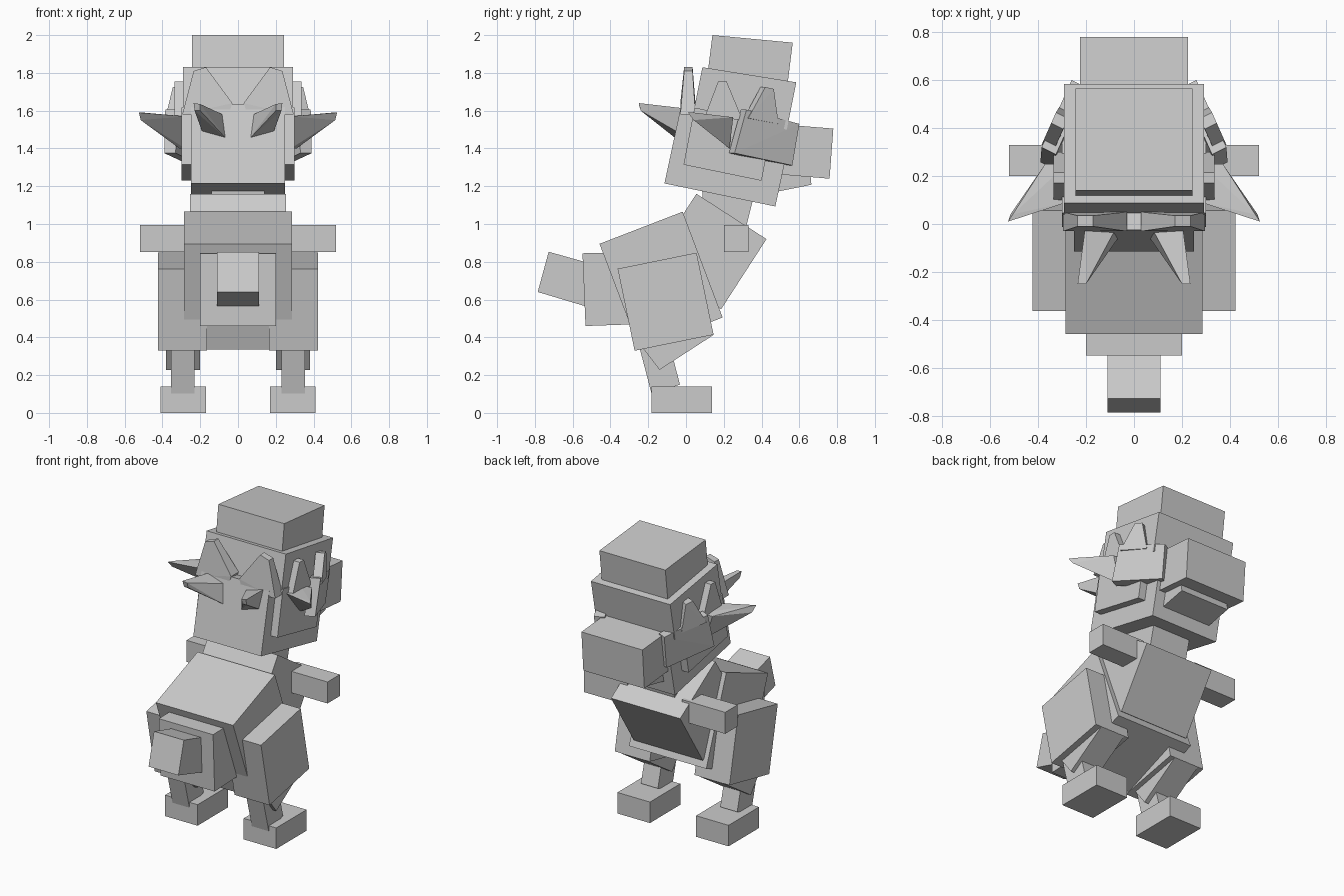
import bpy, bmesh

cube = bpy.data.objects.get("Cube")
if cube:
    bpy.data.objects.remove(cube, do_unlink=True)

grey = bpy.data.materials.new("plain grey")
grey.use_nodes = True
grey.diffuse_color = (0.6, 0.6, 0.6, 1)
grey.node_tree.nodes["Principled BSDF"].inputs["Base Color"].default_value = grey.diffuse_color


def hull(name, points):
    """Flat-faced convex solid around a few corner points."""
    bm = bmesh.new()
    verts = [bm.verts.new(p) for p in points]
    bmesh.ops.convex_hull(bm, input=verts)
    bmesh.ops.dissolve_limit(bm, angle_limit=0.02, verts=bm.verts[:], edges=bm.edges[:])
    bmesh.ops.recalc_face_normals(bm, faces=bm.faces[:])
    mesh = bpy.data.meshes.new(name)
    bm.to_mesh(mesh)
    bm.free()
    mesh.materials.append(grey)
    bpy.context.collection.objects.link(bpy.data.objects.new(name, mesh))


def slab(name, x0, x1, profile):
    """Side profile (y, z) extruded across x."""
    hull(name, [(x, y, z) for x in (x0, x1) for y, z in profile])


def block(name, half, profile):
    slab(name, -half, half, profile)


def tilted(corner, along, down):
    """Four corners of a rectangle leaning in the side plane."""
    (y, z), (a, b), (c, d) = corner, along, down
    return [(y, z), (y + a, z + b), (y + a + c, z + b + d), (y + c, z + d)]


def pair(maker, name, *args):
    """Make the left part and its mirror image."""
    for side, s in (("left", 1), ("right", -1)):
        maker(side + "_" + name, s, *args)


def side_slab(name, s, x0, x1, profile):
    slab(name, s * x0, s * x1, profile)


def side_hull(name, s, points):
    hull(name, [(s * x, y, z) for x, y, z in points])


# Body and tail
block("body", 0.285, tilted((-0.458, 0.895), (0.44, 0.17), (0.212, -0.56)))
block("chest", 0.255, tilted((0.055, 1.16), (0.371, -0.24), (-0.24, -0.371)))
block("tail_base", 0.2, [(-0.548, 0.845), (-0.25, 0.85), (-0.25, 0.47), (-0.532, 0.46)])
block("tail_tip", 0.11, [(-0.727, 0.853), (-0.45, 0.775), (-0.45, 0.54), (-0.785, 0.64)])
block("neck", 0.14, [(0.08, 1.25), (0.37, 1.19), (0.32, 0.99), (0.1, 0.99)])

# Legs and arms
pair(side_slab, "thigh", 0.165, 0.423, tilted((-0.362, 0.763), (0.418, 0.085), (0.09, -0.434)))
pair(side_slab, "calf", 0.2, 0.38, tilted((-0.14, 0.228), (0.286, 0.185), (-0.1, 0.13)))
pair(side_slab, "shin", 0.23, 0.355, tilted((-0.25, 0.36), (0.15, 0.05), (0.068, -0.26)))
pair(side_slab, "foot", 0.17, 0.41, [(-0.183, 0), (0.137, 0), (0.137, 0.14), (-0.183, 0.14)])
pair(side_slab, "arm", 0.2, 0.52, [(0.2, 0.853), (0.33, 0.853), (0.33, 0.996), (0.2, 0.996)])

# Head, muzzle and cap
block("head", 0.25, tilted((-0.024, 1.635), (0.587, -0.122), (-0.09, -0.42)))
block("crown", 0.292, tilted((0.087, 1.83), (0.497, -0.08), (-0.05, -0.25)))
block("cheeks", 0.3, tilted((0.045, 1.616), (0.413, -0.085), (-0.058, -0.302)))
block("muzzle", 0.225, [(0.35, 1.54), (0.78, 1.505), (0.76, 1.24), (0.35, 1.275)])
block("lower_jaw", 0.18, [(0.4, 1.28), (0.66, 1.25), (0.664, 1.208), (0.45, 1.165)])
block("cap", 0.243, tilted((0.14, 2.0), (0.425, -0.04), (-0.03, -0.24)))

# Brow fins and forward horns
brow = [(0.295, 1.58), (0.235, 1.81), (0.17, 1.83), (0.03, 1.64), (0.05, 1.58)]
pair(side_hull, "brow_fin",
     [(x, y, z) for x, z in brow
      for y in ((-0.01, 0.035) if z > 1.7 else (-0.03, 0.05))])
pair(side_hull, "horn",
     [(0.235, -0.25, 1.64), (0.2, -0.25, 1.635), (0.2, -0.24, 1.6), (0.23, -0.24, 1.6),
      (0.2, 0.01, 1.61), (0.06, 0.01, 1.57), (0.06, -0.05, 1.45), (0.19, -0.05, 1.49)])

# Side spikes and ear plates
pair(side_hull, "cheek_spike",
     [(0.525, 0.01, 1.59), (0.505, 0.04, 1.59), (0.515, 0.04, 1.55),
      (0.28, 0.09, 1.57), (0.37, 0.25, 1.565), (0.28, 0.25, 1.565),
      (0.28, 0.23, 1.4), (0.31, 0.23, 1.4)])
pair(side_slab, "temple_fin", 0.285, 0.335, [(0.1, 1.57), (0.17, 1.755), (0.215, 1.755), (0.3, 1.55)])
plate = [(0.385, 0.32, 1.605), (0.26, 0.6, 1.53), (0.25, 0.563, 1.31), (0.39, 0.257, 1.375)]
pair(side_hull, "ear_plate",
     [(x - d, y - d / 2, z) for x, y, z in plate for d in (0, 0.06)])
tuft = [(0.385, 0.33, 1.56), (0.345, 0.42, 1.725), (0.325, 0.465, 1.715), (0.31, 0.49, 1.53)]
pair(side_hull, "ear_fin",
     [(x - d, y - d / 2, z) for x, y, z in tuft for d in (0, 0.05)])
